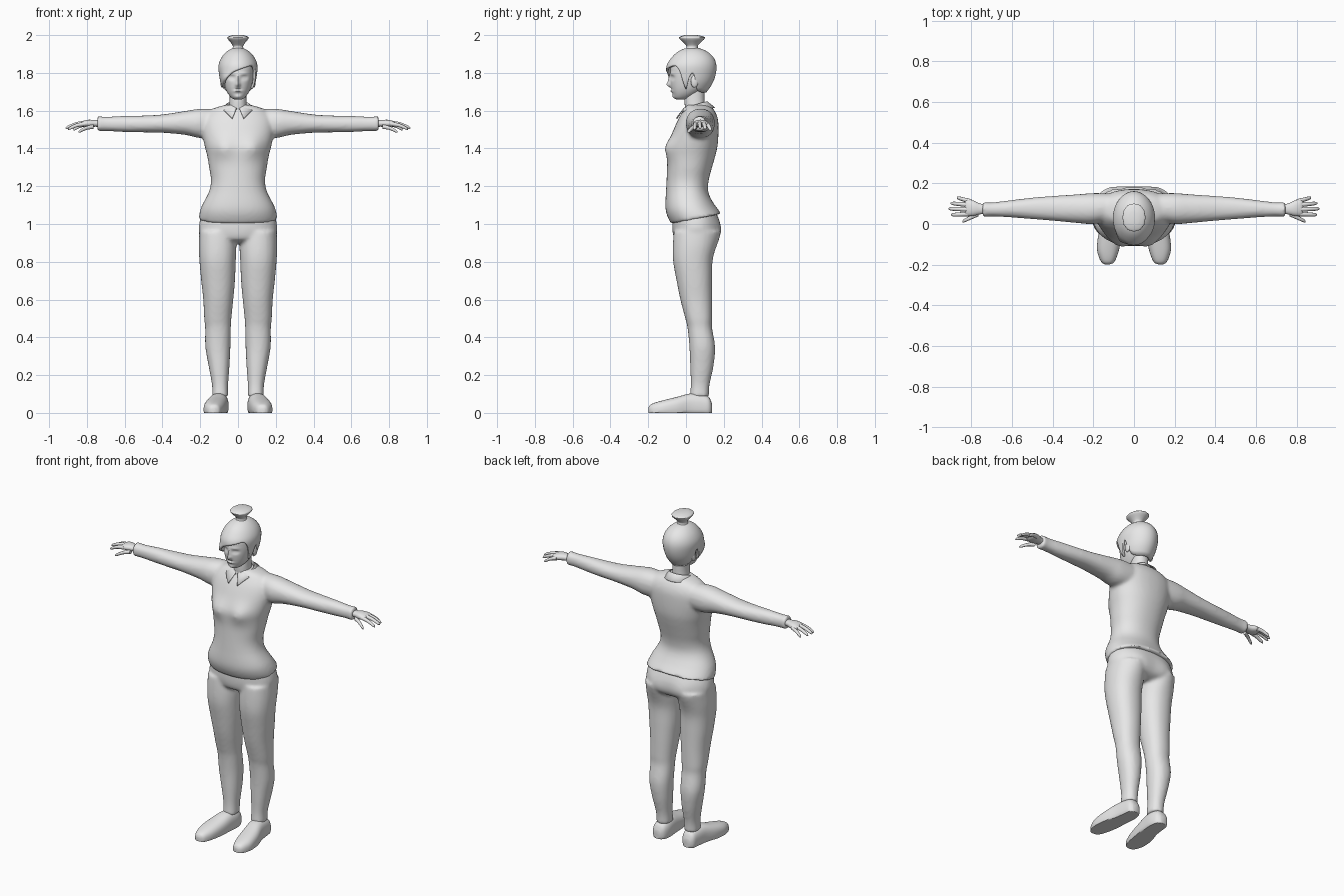
import bpy, bmesh, math
from mathutils import Vector

cube = bpy.data.objects.get("Cube")
if cube:
    bpy.data.objects.remove(cube, do_unlink=True)

grey = bpy.data.materials.new("light grey")
grey.use_nodes = True
grey.diffuse_color = (0.8, 0.8, 0.8, 1)
grey.node_tree.nodes["Principled BSDF"].inputs["Base Color"].default_value = (0.8, 0.8, 0.8, 1)
parts = []


def smooth_rows(rows, steps):
    """Catmull-Rom interpolation through a list of tuples."""
    out = []
    for i in range(len(rows) - 1):
        a, b, c, d = (rows[max(0, min(len(rows) - 1, i + k))] for k in (-1, 0, 1, 2))
        for s in range(steps):
            t = s / steps
            out.append([q + 0.5 * t * (r - p + t * (2 * p - 5 * q + 4 * r - u + t * (3 * (q - r) + u - p)))
                        for p, q, r, u in zip(a, b, c, d)])
    out.append(list(rows[-1]))
    return out


def bridge(bm, rings, closed=True):
    n = len(rings[0])
    for lower, upper in zip(rings, rings[1:]):
        for i in range(n if closed else n - 1):
            j = (i + 1) % n
            bm.faces.new((lower[i], lower[j], upper[j], upper[i]))


def loft(bm, rows, axis="z", side=1, segments=32, steps=4, power=2.2):
    """Capped tube; each row is (station, low a, high a, low b, high b)."""
    rings = []
    for t, a0, a1, b0, b1 in smooth_rows(rows, steps):
        ring = []
        for i in range(segments):
            ang = math.tau * i / segments
            c, s = (math.copysign(abs(f) ** (2 / power), f) for f in (math.cos(ang), math.sin(ang)))
            a = (a0 + a1) / 2 + c * (a1 - a0) / 2
            b = (b0 + b1) / 2 + s * (b1 - b0) / 2
            x, y, z = {"z": (a, b, t), "x": (t, a, b), "y": (a, t, b)}[axis]
            ring.append(bm.verts.new((x * side, y, z)))
        rings.append(ring)
    bridge(bm, rings)
    bm.faces.new(rings[0])
    bm.faces.new(rings[-1])


def centred(rows):
    return [(z, -w, w, y0, y1) for z, w, y0, y1 in rows]


def push(bm, centre, size, move):
    """Move vertices near a centre with a soft falloff."""
    for v in bm.verts:
        d = v.co - Vector(centre)
        v.co += Vector(move) * math.exp(-sum((k / s) ** 2 for k, s in zip(d, size)))


def finish(bm, name, voxel=0, thickness=0):
    bmesh.ops.recalc_face_normals(bm, faces=bm.faces)
    mesh = bpy.data.meshes.new(name)
    bm.to_mesh(mesh)
    bm.free()
    mesh.materials.append(grey)
    obj = bpy.data.objects.new(name, mesh)
    bpy.context.collection.objects.link(obj)
    if voxel:
        remesh = obj.modifiers.new("merge", "REMESH")
        remesh.mode = "VOXEL"
        remesh.voxel_size = voxel
        remesh.use_smooth_shade = True
        relax = obj.modifiers.new("relax", "SMOOTH")
        relax.factor, relax.iterations = 0.5, 5
    if thickness:
        solid = obj.modifiers.new("thickness", "SOLIDIFY")
        solid.thickness, solid.offset = thickness, -1
    parts.append(obj)
    return obj


# Shirt: torso and sleeves merged
bm = bmesh.new()
loft(bm, centred([
    (1.02, .209, -.078, .188), (1.06, .203, -.1, .168), (1.1, .19, -.109, .147),
    (1.17, .154, -.106, .118), (1.23, .143, -.103, .12), (1.3, .153, -.1, .138),
    (1.36, .163, -.098, .155), (1.42, .178, -.092, .168), (1.5, .192, -.065, .172),
    (1.56, .185, -.038, .168), (1.605, .145, -.01, .148), (1.63, .07, 0, .12)]), segments=48)
for s in (1, -1):
    push(bm, (s * .08, -.1, 1.405), (.06, .08, .055), (0, -.025, 0))
for v in bm.verts:
    v.co.z += .2 * (v.co.y - .02) * max(0, 1 - (v.co.z - 1.02) / .12)
for s in (1, -1):
    loft(bm, [(.1, .02, .15, 1.46, 1.608), (.2, 0, .152, 1.455, 1.61), (.28, .005, .146, 1.472, 1.598),
              (.4, .016, .138, 1.483, 1.58), (.5, .024, .13, 1.485, 1.574), (.6, .032, .118, 1.487, 1.572),
              (.7, .037, .106, 1.492, 1.568), (.745, .033, .109, 1.49, 1.572)], "x", s)
finish(bm, "shirt", voxel=.01)

# Trousers: hips and legs merged
bm = bmesh.new()
loft(bm, centred([(.9, .1, -.02, .12), (.92, .17, -.06, .16), (.96, .206, -.071, .178),
                  (1.01, .204, -.072, .177), (1.06, .19, -.07, .16)]), segments=48)
for s in (1, -1):
    loft(bm, [(.96, .012, .205, -.065, .17), (.88, .008, .208, -.07, .155), (.8, .012, .204, -.068, .14),
              (.7, .016, .195, -.05, .138), (.6, .025, .184, -.03, .138), (.5, .035, .179, -.004, .138),
              (.45, .038, .174, .008, .138), (.35, .04, .173, .018, .154), (.25, .045, .156, .022, .146),
              (.15, .052, .138, .025, .125), (.085, .051, .137, .02, .121)], side=s)
for s in (1, -1):
    push(bm, (s * .095, .17, .945), (.07, .06, .07), (0, .016, 0))
finish(bm, "trousers", voxel=.01)

# Shoes with flat soles
for s, label in ((1, "left"), (-1, "right")):
    bm = bmesh.new()
    loft(bm, [(-.199, .12, .142, 0, .026), (-.19, .1, .158, -.02, .042), (-.165, .086, .172, -.03, .054),
              (-.12, .072, .182, -.03, .067), (-.05, .06, .175, -.03, .084), (.02, .053, .156, -.03, .102),
              (.08, .05, .147, -.03, .1), (.12, .06, .14, -.02, .085), (.137, .08, .122, 0, .05)],
         "y", s, power=2.5)
    for v in bm.verts:
        v.co.z = max(v.co.z, 0)
    finish(bm, label + "_shoe")

# Hands: palm, four fingers and a thumb
fingers = [((.81, .05, 1.53), (.9, .045, 1.502)), ((.815, .072, 1.535), (.912, .075, 1.508)),
           ((.81, .094, 1.533), (.902, .102, 1.505)), ((.8, .11, 1.528), (.872, .13, 1.498)),
           ((.765, .05, 1.515), (.845, .012, 1.487))]
for s, label in ((1, "left"), (-1, "right")):
    bm = bmesh.new()
    loft(bm, [(.71, .05, .095, 1.512, 1.55), (.755, .048, .1, 1.515, 1.55), (.79, .04, .115, 1.512, 1.552),
              (.82, .04, .119, 1.515, 1.546), (.832, .05, .11, 1.522, 1.538)], "x", s, 20)
    for root, tip in fingers:
        rows = []
        for t, r, lift in ((0, .012, 0), (.45, .0105, .006), (.88, .0085, .002), (1, .003, 0)):
            x, y, z = Vector(root).lerp(Vector(tip), t)
            rows.append((x, y - r, y + r, z + lift - r, z + lift + r))
        loft(bm, rows, "x", s, 10, 3, 2)
    finish(bm, label + "_hand")

# Neck
bm = bmesh.new()
loft(bm, centred([(1.57, .055, 0, .11), (1.62, .047, -.006, .1), (1.67, .044, -.006, .098),
                  (1.73, .045, .01, .1)]), segments=24)
finish(bm, "neck")

# Head with modelled face
bm = bmesh.new()
loft(bm, centred([(1.658, .016, -.045, -.005), (1.668, .034, -.06, .02), (1.69, .053, -.07, .06),
                  (1.72, .068, -.078, .1), (1.76, .079, -.083, .13), (1.8, .084, -.083, .142),
                  (1.84, .083, -.078, .143), (1.88, .07, -.055, .12), (1.91, .03, -.01, .08)]),
     segments=80, steps=6)
push(bm, (0, -.085, 1.737), (.011, .03, .012), (0, -.02, 0))      # nose tip
push(bm, (0, -.085, 1.76), (.008, .03, .025), (0, -.012, 0))      # nose bridge
push(bm, (0, -.08, 1.704), (.02, .03, .007), (0, -.009, 0))       # lips
push(bm, (0, -.08, 1.712), (.022, .03, .003), (0, .006, 0))       # mouth crease
push(bm, (0, -.07, 1.672), (.02, .03, .012), (0, -.008, 0))       # chin
for s in (1, -1):
    push(bm, (s * .034, -.08, 1.775), (.018, .03, .011), (0, .012, 0))   # eye socket
    push(bm, (s * .034, -.08, 1.796), (.024, .03, .006), (0, -.004, 0))  # brow
    push(bm, (s * .034, -.08, 1.774), (.009, .03, .005), (0, -.007, 0))  # eyelid
finish(bm, "head")

# Ears
for s, label in ((1, "left"), (-1, "right")):
    bm = bmesh.new()
    bmesh.ops.create_uvsphere(bm, u_segments=16, v_segments=10, radius=1)
    for v in bm.verts:
        v.co = (s * .084 + v.co.x * .01, .045 + v.co.y * .02, 1.755 + v.co.z * .033)
    finish(bm, label + "_ear")

# Hair: dome rising from a swept fringe, sideburns and nape
hairline = smooth_rows([(-180, 1.695), (-125, 1.7), (-108, 1.73), (-97, 1.79), (-88, 1.785), (-80, 1.72),
                        (-72, 1.725), (-62, 1.735), (-45, 1.762), (-20, 1.798), (0, 1.815), (25, 1.83),
                        (48, 1.838), (62, 1.81), (72, 1.75), (80, 1.715), (88, 1.785), (97, 1.79),
                        (108, 1.73), (125, 1.7), (180, 1.695)], 5)[:-1]
dome = smooth_rows([(1.69, .064, -.07, .103), (1.74, .09, -.095, .138), (1.79, .1, -.104, .157),
                    (1.84, .103, -.102, .161), (1.88, .088, -.077, .147), (1.91, .063, -.046, .117),
                    (1.928, .035, -.01, .08), (1.934, .008, .02, .045)], 8)


def dome_at(z):
    for p, q in zip(dome, dome[1:]):
        if z <= q[0]:
            t = max(0, (z - p[0]) / (q[0] - p[0]))
            return [a + (b - a) * t for a, b in zip(p, q)]
    return dome[-1]


bm = bmesh.new()
rings = []
levels = 18
for k in range(levels + 1):
    t = math.sin(math.pi / 2 * k / levels)
    ring = []
    for deg, low in hairline:
        z, w, y0, y1 = dome_at(low + (1.934 - low) * t)
        ang = math.radians(deg)
        ring.append(bm.verts.new((w * math.sin(ang), (y0 + y1) / 2 - math.cos(ang) * (y1 - y0) / 2,
                                  low + (1.934 - low) * t)))
    rings.append(ring)
bridge(bm, rings)
bm.faces.new(rings[-1])
push(bm, (-.07, -.07, 1.765), (.035, .05, .04), (-.004, -.016, 0))
finish(bm, "hair", thickness=.012)

# Topknot flaring upward
bm = bmesh.new()
loft(bm, centred([(1.92, .034, -.005, .07), (1.94, .027, .003, .062), (1.958, .037, -.012, .075),
                  (1.982, .056, -.036, .1), (1.992, .052, -.032, .094), (2, .026, -.005, .06)]),
     segments=12, steps=3)
finish(bm, "topknot")

# Shirt collar: folded band, open at the front with two points
bm = bmesh.new()
rings = [[], [], []]
for i in range(41):
    ang = math.radians(-174 + 348 * i / 40)
    front = (1 - math.cos(ang)) / 2
    point = max(0, (abs(ang) - 2.2) / .84)
    spread = .03 * point ** 2
    for ring, (r, z) in zip(rings, ((.056, 1.632 - .03 * front), (.062, 1.65 - .035 * front),
                                    (.09, 1.618 - .02 * front - .04 * point))):
        y = .05 + r * math.cos(ang) * (1.14 if ring is rings[2] else 1)
        x = r * math.sin(ang)
        if ring is rings[2]:
            x += math.copysign(spread, x) * .7
        ring.append(bm.verts.new((x, y, z)))
bridge(bm, rings, closed=False)
finish(bm, "collar", thickness=.006)

# Smooth shading with sharp creases
bpy.ops.object.select_all(action="DESELECT")
for obj in parts:
    obj.select_set(True)
bpy.context.view_layer.objects.active = parts[0]
bpy.ops.object.shade_smooth_by_angle(angle=math.radians(45))
